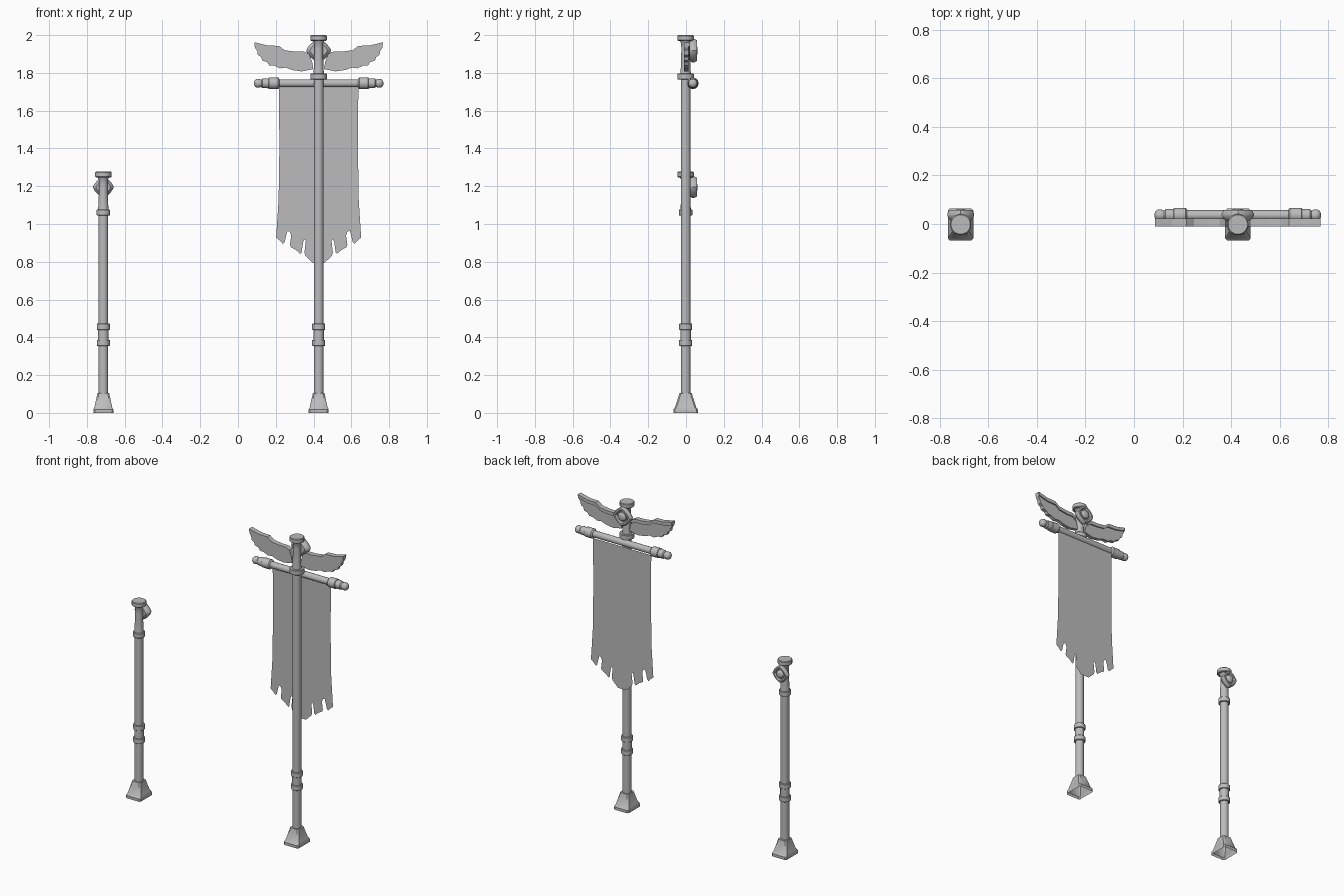
import bpy, bmesh, math
from mathutils import Vector

cube = bpy.data.objects.get("Cube")
if cube:
    bpy.data.objects.remove(cube, do_unlink=True)

grey = bpy.data.materials.new("plain grey")
grey.use_nodes = True
grey.diffuse_color = (0.5, 0.5, 0.5, 1)
grey.node_tree.nodes["Principled BSDF"].inputs["Base Color"].default_value = (0.5, 0.5, 0.5, 1)

BANNER_X, POST_X, POLE_Y = 0.427, -0.713, -0.002


def finish(name, bm, smooth=True):
    bmesh.ops.recalc_face_normals(bm, faces=bm.faces)
    mesh = bpy.data.meshes.new(name)
    bm.to_mesh(mesh)
    bm.free()
    obj = bpy.data.objects.new(name, mesh)
    bpy.context.collection.objects.link(obj)
    mesh.materials.append(grey)
    if smooth:
        bpy.ops.object.select_all(action='DESELECT')
        obj.select_set(True)
        bpy.context.view_layer.objects.active = obj
        bpy.ops.object.shade_smooth_by_angle(angle=math.radians(35))


def loft(name, rings, cap_start=True, smooth=True):
    """Skin a list of equal-length closed rings of points."""
    bm = bmesh.new()
    loops = [[bm.verts.new(p) for p in ring] for ring in rings]
    for a, b in zip(loops, loops[1:]):
        for i in range(len(a)):
            j = (i + 1) % len(a)
            bm.faces.new((a[i], a[j], b[j], b[i]))
    if cap_start:
        bm.faces.new(loops[0])
    bm.faces.new(loops[-1])
    finish(name, bm, smooth)


def lathe(name, profile, centre, along_x=False, sides=16):
    """Turn (radius, distance) pairs about a vertical or sideways axis."""
    rings = []
    for r, d in profile:
        ring = []
        for i in range(sides):
            a = math.tau * (i + 0.5) / sides
            u, v = r * math.cos(a), r * math.sin(a)
            ring.append(Vector(centre) + Vector((d, u, v) if along_x else (u, v, d)))
        rings.append(ring)
    loft(name, rings)


def plate(name, outline, y0, y1):
    """Flat panel from an (x, z) outline."""
    loft(name, [[(x, y, z) for x, z in outline] for y in (y0, y1)], smooth=False)


def band(name, x, z, r, h, c=0.002):
    lathe(name, [(r - c, z), (r, z + c), (r, z + h - c), (r - c, z + h)], (x, POLE_Y, 0))


def diamond(x, z, w, h, y, power=1.35, n=32):
    pts = []
    for i in range(n):
        a = math.tau * i / n
        c, s = math.cos(a), math.sin(a)
        k = (abs(c) ** power + abs(s) ** power) ** (-1 / power)
        pts.append((x + w * k * c, y, z + h * k * s))
    return pts


def badge(name, x, z, w, h):
    # Raised diamond frame around a domed oval boss
    steps = [(.7, .012), (.92, .024), (1, .034), (1, .043), (.88, .057),
             (.7, .057), (.6, .043)]
    loft(name + "_frame", [diamond(x, z, w * s, h * s, y) for s, y in steps])
    dome = [(.46, .04), (.44, .052), (.34, .059), (.18, .062)]
    loft(name + "_boss", [diamond(x, z, w * s, h * s, y, 2) for s, y in dome])


def foot_ring(x, w, d, z, c=0.008):
    """Rectangle with clipped corners."""
    corners = [(w - c, -d), (w, c - d), (w, d - c), (w - c, d)]
    half = corners + [(-px, -py) for px, py in corners]
    return [(x + px, POLE_Y + py, z) for px, py in half]


def pole(name, x, ring_z, top, ring_r):
    # Hollow square foot
    steps = [(.053, .065, 0), (.053, .065, .018), (.047, .056, .03),
             (.034, .037, .09), (.031, .033, .105)]
    loft(name + "_foot", [foot_ring(x, *s) for s in steps], cap_start=False)
    # Shaft and narrowing neck
    lathe(name + "_shaft", [(.026, .09), (.026, ring_z + .02)], (x, POLE_Y, 0))
    lathe(name + "_neck", [(.030, ring_z + .02), (.026, ring_z + .06), (.023, top - .07),
                           (.025, top - .04), (.034, top - .025)], (x, POLE_Y, 0))
    # Collars and cap
    lathe(name + "_grip", [(.028, .37), (.028, .47)], (x, POLE_Y, 0))
    for label, z in (("lower", .355), ("upper", .44)):
        band(name + "_" + label + "_collar", x, z, .035, .032)
    band(name + "_top_collar", x, ring_z, ring_r, .031)
    band(name + "_cap", x, top - .03, .044, .03, .004)


# Poles with their badges
pole("post", POST_X, 1.045, 1.277, .036)
badge("post_badge", POST_X, 1.195, .055, .057)
pole("banner_pole", BANNER_X, 1.765, 2.0, .045)
badge("banner_badge", BANNER_X, 1.918, .066, .063)

# Crossbar with collars and ball ends
half_bar = [(.008, .342), (.018, .337), (.024, .328), (.024, .314), (.020, .306),
            (.020, .303), (.026, .297), (.027, .265), (.031, .262), (.031, .215),
            (.027, .210), (.021, .208)]
bar = [(r, -d) for r, d in half_bar] + [(r, d) for r, d in reversed(half_bar)]
lathe("crossbar", bar, (BANNER_X, .036, 1.745), along_x=True)

# Hanging cloth with a torn hem, a single sheet
half_cloth = [(.21, 1.722), (.208, 1.4), (.212, 1.13), (.225, .928), (.205, .912),
              (.19, .895), (.18, .905), (.172, .94), (.165, .965), (.152, .958),
              (.145, .94), (.152, .89), (.148, .878), (.12, .862), (.097, .842),
              (.09, .85), (.082, .905), (.076, .918), (.068, .912), (.075, .85),
              (.07, .832), (.03, .793)]
cloth = bmesh.new()
outline = half_cloth + [(-x, z) for x, z in reversed(half_cloth)]
cloth.faces.new([cloth.verts.new((BANNER_X + x, .048, z)) for x, z in outline])
finish("banner_cloth", cloth, smooth=False)

# Wings with a raised leading edge
top_edge = [(.035, 1.86), (.05, 1.90), (.075, 1.912), (.12, 1.912), (.18, 1.92),
            (.21, 1.943), (.27, 1.945), (.34, 1.962)]
feathers = [(.338, 1.935), (.325, 1.915), (.322, 1.895), (.305, 1.885), (.298, 1.865),
            (.272, 1.857), (.262, 1.84), (.235, 1.838), (.205, 1.824), (.175, 1.828),
            (.14, 1.815), (.09, 1.808), (.028, 1.82)]
lower_edge = [(x - .004, z - .022) for x, z in reversed(top_edge[1:])]
for side, s in (("left", 1), ("right", -1)):
    place = lambda pts: [(BANNER_X + s * x, z) for x, z in pts]
    plate(side + "_wing", place(top_edge + feathers), -.01, .014)
    plate(side + "_wing_edge", place(top_edge[1:] + lower_edge[:-1] + [(.046, 1.872)]), -.01, .022)
